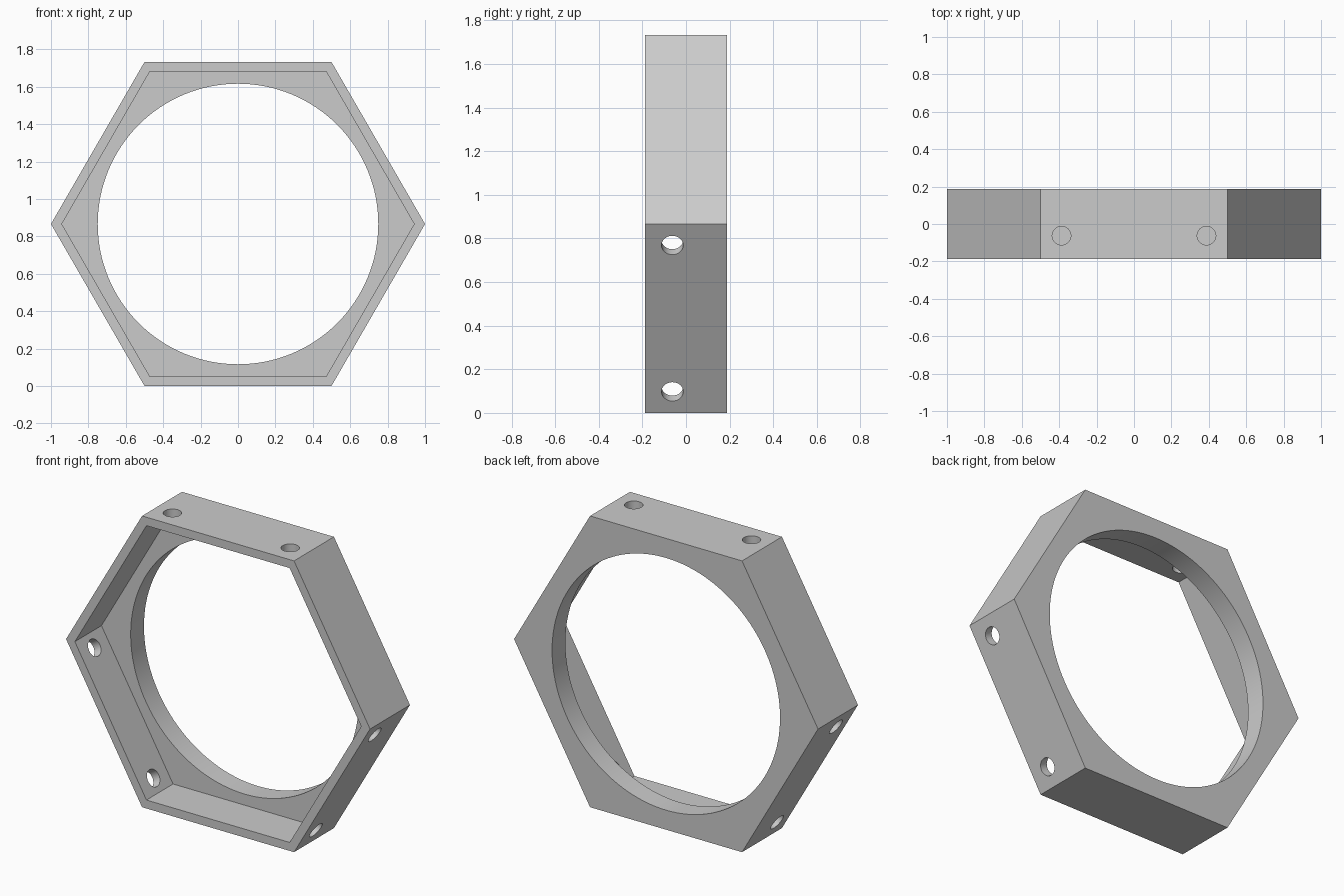
import bpy
from math import pi, sin, cos, sqrt
from mathutils import Matrix, Vector

if "Cube" in bpy.data.objects:
    bpy.data.objects.remove(bpy.data.objects["Cube"])

CENTRE = Vector((0, 0, sqrt(3) / 2))
DEPTH = 0.375
FRONT = -DEPTH / 2
RECESS = 0.25          # recess depth, leaving a 0.125 flange at the back


def prism(name, sides, radius, y0, y1):
    """Prism along y between y0 and y1, with a corner on the x axis."""
    bpy.ops.mesh.primitive_cylinder_add(vertices=sides, radius=radius, depth=y1 - y0)
    ob = bpy.context.object
    ob.name = name
    # rotate so that a corner points along +x, then lay the axis along y
    ob.data.transform(Matrix.Rotation(pi / 2, 4, 'X') @ Matrix.Rotation(pi / 2, 4, 'Z'))
    ob.data.transform(Matrix.Translation(CENTRE + Vector((0, (y0 + y1) / 2, 0))))
    return ob


def cut(target, cutter):
    mod = target.modifiers.new("cut", 'BOOLEAN')
    mod.operation = 'DIFFERENCE'
    mod.solver = 'EXACT'
    mod.object = cutter
    bpy.context.view_layer.objects.active = target
    bpy.ops.object.modifier_apply(modifier=mod.name)
    bpy.data.objects.remove(cutter, do_unlink=True)


# hexagonal body
frame = prism("hexagon_frame", 6, 1.0, FRONT, -FRONT)

# hexagonal recess in the front, round opening through the back flange
cut(frame, prism("recess_cutter", 6, 0.942, FRONT - 0.1, FRONT + RECESS))
cut(frame, prism("opening_cutter", 128, 0.75, -0.1, 0.4))

# pairs of screw holes in every second wall
for angle in (pi / 2, pi / 2 + 2 * pi / 3, pi / 2 + 4 * pi / 3):
    out = Vector((cos(angle), 0, sin(angle)))
    along = Vector((-sin(angle), 0, cos(angle)))
    for side in (-1, 1):
        pos = CENTRE + out * 0.84 + along * 0.3875 * side
        pos.y = FRONT + RECESS / 2
        bpy.ops.mesh.primitive_cylinder_add(vertices=32, radius=0.05, depth=0.16)
        hole = bpy.context.object
        hole.name = "hole_cutter"
        hole.data.transform(Matrix.Translation(pos) @ out.to_track_quat('Z', 'Y').to_matrix().to_4x4())
        cut(frame, hole)

# smooth bores, crisp edges
bpy.ops.object.select_all(action='DESELECT')
frame.select_set(True)
bpy.context.view_layer.objects.active = frame
bpy.ops.object.shade_smooth_by_angle(angle=pi / 6)
